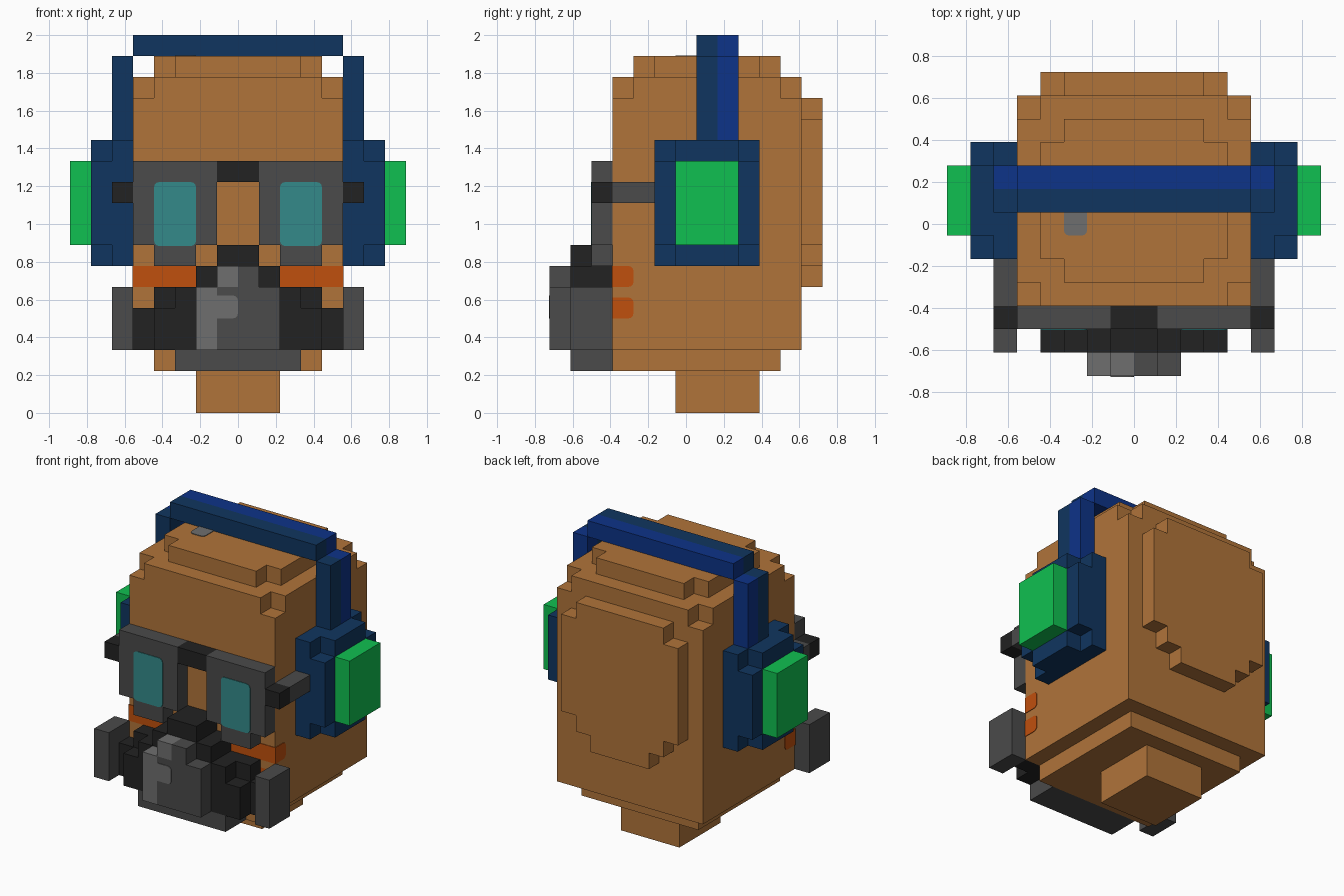
import bpy, bmesh
from mathutils import Vector

cube = bpy.data.objects.get("Cube")
if cube:
    bpy.data.objects.remove(cube, do_unlink=True)

U = 2 / 18        # edge length of one block
THIN = 0.004      # how far painted plates stand proud


def material(name, rgb):
    m = bpy.data.materials.new(name)
    m.use_nodes = True
    m.diffuse_color = (*rgb, 1)
    bsdf = next(n for n in m.node_tree.nodes if n.type == 'BSDF_PRINCIPLED')
    bsdf.inputs["Base Color"].default_value = (*rgb, 1)
    return m


BROWN = material("warm brown", (0.434, 0.174, 0.042))
NAVY = material("navy", (0.005, 0.036, 0.115))
BLUE = material("royal blue", (0.004, 0.033, 0.246))
GREEN = material("bright green", (0.005, 0.527, 0.082))
GREY = material("dark grey", (0.069, 0.069, 0.069))
LIGHT = material("light grey", (0.156, 0.156, 0.156))
BLACK = material("near black", (0.016, 0.016, 0.016))
TEAL = material("teal", (0.034, 0.254, 0.254))
ORANGE = material("burnt orange", (0.527, 0.080, 0.004))


def place(x, y, z):
    """Block coordinates to world; depth counts from the front."""
    return Vector((x * U, (y - 6.5) * U, z * U))


def finish(name, bm, mat):
    mesh = bpy.data.meshes.new(name)
    bm.to_mesh(mesh)
    bm.free()
    mesh.materials.append(mat)
    ob = bpy.data.objects.new(name, mesh)
    bpy.context.scene.collection.objects.link(ob)
    return ob


def blocks(name, mat, *boxes):
    """Join boxes (x0, x1, y0, y1, z0, z1) into one stepped shell."""
    cells = {(x, y, z) for a in boxes for x in range(a[0], a[1])
             for y in range(a[2], a[3]) for z in range(a[4], a[5])}
    bm = bmesh.new()
    verts = {}

    def vert(p):
        if p not in verts:
            verts[p] = bm.verts.new(place(*p))
        return verts[p]

    for c in cells:
        for axis in range(3):
            for side in (0, 1):
                near = list(c)
                near[axis] += 2 * side - 1
                if tuple(near) in cells:
                    continue
                i, j = (axis + 1) % 3, (axis + 2) % 3
                loop = []
                for di, dj in ((0, 0), (1, 0), (1, 1), (0, 1)):
                    p = list(c)
                    p[axis] += side
                    p[i] += di
                    p[j] += dj
                    loop.append(vert(tuple(p)))
                bm.faces.new(loop if side else loop[::-1])
    bmesh.ops.dissolve_limit(bm, angle_limit=0.01, verts=bm.verts[:], edges=bm.edges[:])
    return finish(name, bm, mat)


def flip(b):
    return (-b[1], -b[0]) + tuple(b[2:])


def pair(name, mat, *boxes):
    blocks("left_" + name, mat, *boxes)
    blocks("right_" + name, mat, *[flip(b) for b in boxes])


def plate(name, mat, b, axis, corner=None):
    """Thin painted box; edges along axis whose middle passes corner() are rounded."""
    bm = bmesh.new()
    bmesh.ops.create_cube(bm, size=1)
    lo, hi = place(b[0], b[2], b[4]), place(b[1], b[3], b[5])
    for v in bm.verts:
        v.co = Vector([lo[k] if v.co[k] < 0 else hi[k] for k in range(3)])
    if corner:
        mid = (lo + hi) / 2
        edges = [e for e in bm.edges
                 if abs((e.verts[0].co - e.verts[1].co).normalized()[axis]) > 0.9
                 and corner((e.verts[0].co + e.verts[1].co) / 2 - mid)]
        bmesh.ops.bevel(bm, geom=edges, offset=0.25 * U, segments=3,
                        profile=0.5, affect='EDGES')
    return finish(name, bm, mat)


# Head with stepped crown, back and chin
blocks("head", BROWN,
       (-5, 5, 3, 12, 3, 15),
       (-4, 4, 3, 12, 15, 16), (-5, 5, 4, 11, 15, 16),
       (-4, 4, 5, 10, 16, 17), (-3, 3, 4, 11, 16, 17),
       (-2, 2, 12, 13, 6, 15), (-3, 3, 12, 13, 7, 15), (-4, 4, 12, 13, 8, 14),
       (-4, 4, 3, 11, 2, 3))
blocks("neck", BROWN, (-2, 2, 6, 10, 0, 2))

# Headphones
for name, mat, y in (("headband_front", NAVY, 7), ("headband_back", BLUE, 8)):
    arm = (5, 6, y, y + 1, 13, 17)
    blocks(name, mat, (-5, 5, y, y + 1, 17, 18), arm, flip(arm))
pair("ear_cup", NAVY, (5, 6, 5, 10, 7, 13), (6, 7, 6, 9, 7, 13), (6, 7, 5, 10, 8, 12))
pair("ear_cover", GREEN, (7, 8, 6, 9, 8, 12))

# Goggles
pair("goggle_frame", GREY, (1, 5, 2, 3, 8, 12), (2, 4, 2, 3, 7, 8))
blocks("goggle_bridge", BLACK, (-1, 1, 2, 3, 11, 12))
pair("strap_hinge", BLACK, (5, 6, 2, 3, 10, 11))
pair("goggle_strap", GREY, (5, 6, 3, 5, 10, 11))
T = THIN / U
for name, x in (("left_lens", 2), ("right_lens", -4)):
    plate(name, TEAL, (x, x + 2, 2 - T, 2.1, 7.95, 11), 1, lambda p: True)

# Breathing mask
blocks("mask_body", BLACK,
       (-3, 3, 1, 3, 3, 6), (-4, 4, 1, 3, 3, 5),
       (-4, 4, 2, 3, 3, 6), (-5, 5, 2, 3, 3, 5),
       (-2, 2, 1, 3, 6, 7), (-1, 1, 1, 3, 7, 8))
blocks("mask_chin", GREY, (-3, 3, 1, 3, 2, 3))
pair("mask_filter", GREY, (5, 6, 1, 3, 3, 6))
blocks("mask_muzzle", GREY, (-1, 2, 0, 1, 3, 6), (0, 1, 0, 1, 6, 7))
blocks("muzzle_highlight", LIGHT, (-2, -1, 0, 1, 3, 6), (-1, 0, 0, 1, 6, 7))
plate("muzzle_highlight_spot", LIGHT, (-1, 0, -T, 0.1, 4.5, 5.6), 1, lambda p: p.x > 0)

# Cheek paint wrapping from the front onto the sides
for name, s in (("left", 1), ("right", -1)):
    for part, inner, z in (("upper", 2, 6), ("lower", 4, 4.5)):
        b = (inner, 5 + T, 3 - T, 4, z, z + 1)
        if part == "lower":
            b = (inner, 5 + T, 3, 4, z, z + 1)
        plate(f"{name}_{part}_cheek_paint", ORANGE, b if s > 0 else flip(b), 0,
              lambda p: p.y > 0)

# Small patch on the crown
plate("crown_patch", LIGHT, (-3, -2, 6, 7, 16.9, 17 + T), 2, lambda p: p.y < 0)
